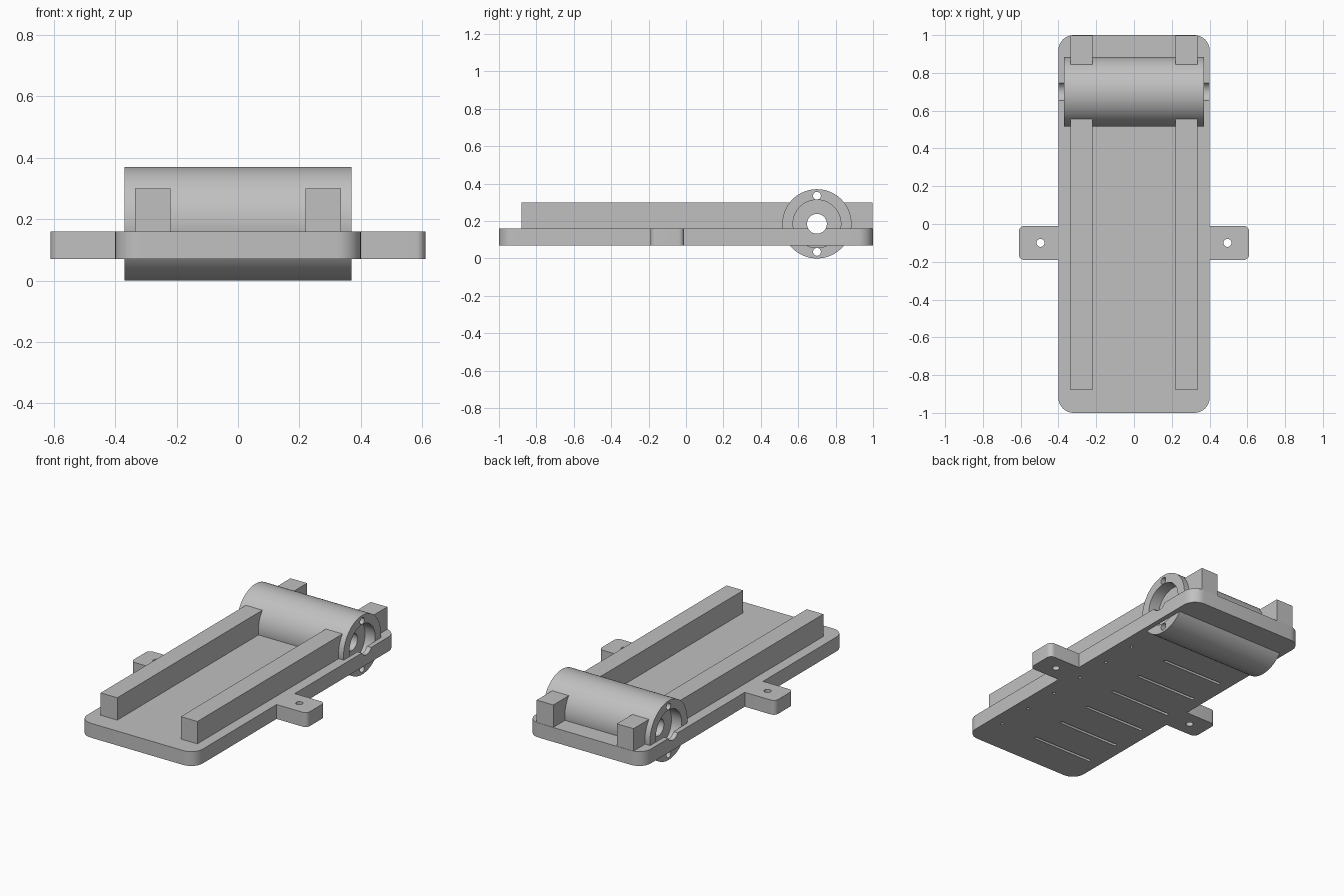
import bpy
import bmesh
import math
from mathutils import Matrix

if "Cube" in bpy.data.objects:
    bpy.data.objects.remove(bpy.data.objects["Cube"])

grey = bpy.data.materials.new("light grey")
grey.use_nodes = True
colour = (0.53, 0.53, 0.53, 1)
grey.diffuse_color = colour
grey.node_tree.nodes["Principled BSDF"].inputs["Base Color"].default_value = colour

PLATE_LOW, PLATE_TOP = 0.07, 0.16
DRUM_Y, DRUM_Z, DRUM_R = 0.70, 0.185, 0.185
DRUM_HALF = 0.37


def finish(name, bm):
    bmesh.ops.recalc_face_normals(bm, faces=bm.faces)
    mesh = bpy.data.meshes.new(name)
    bm.to_mesh(mesh)
    bm.free()
    mesh.materials.append(grey)
    ob = bpy.data.objects.new(name, mesh)
    bpy.context.scene.collection.objects.link(ob)
    return ob


def slab(name, x0, x1, y0, y1, z0, z1, radius=0.0, steps=8):
    """Upright block with optional rounded vertical corners."""
    bm = bmesh.new()
    verts = []
    if radius:
        corners = [(x1, y1, -1, -1), (x0, y1, 1, -1), (x0, y0, 1, 1), (x1, y0, -1, 1)]
        for i, (x, y, sx, sy) in enumerate(corners):
            for k in range(steps + 1):
                a = (i + k / steps) * math.pi / 2
                verts.append(bm.verts.new((x + radius * (sx + math.cos(a)),
                                           y + radius * (sy + math.sin(a)), z0)))
    else:
        verts = [bm.verts.new((x, y, z0)) for x, y in ((x1, y1), (x0, y1), (x0, y0), (x1, y0))]
    face = bm.faces.new(verts)
    top = bmesh.ops.extrude_face_region(bm, geom=[face])
    moved = [g for g in top["geom"] if isinstance(g, bmesh.types.BMVert)]
    bmesh.ops.translate(bm, vec=(0, 0, z1 - z0), verts=moved)
    return finish(name, bm)


def rod(name, centre, radius, length, axis="Z", segments=32):
    bm = bmesh.new()
    turn = Matrix.Rotation(math.pi / 2, 4, "Y") if axis == "X" else Matrix()
    bmesh.ops.create_cone(bm, cap_ends=True, segments=segments, radius1=radius,
                          radius2=radius, depth=length,
                          matrix=Matrix.Translation(centre) @ turn)
    return finish(name, bm)


def combine(body, other, operation):
    """Apply a boolean and remove the tool object."""
    mod = body.modifiers.new("join", "BOOLEAN")
    mod.operation = operation
    mod.solver = "EXACT"
    mod.object = other
    bpy.context.view_layer.objects.active = body
    bpy.ops.object.modifier_apply(modifier=mod.name)
    bpy.data.objects.remove(other)


# Base plate with rounded corners
body = slab("base_plate_with_drum_housing", -0.40, 0.40, -1, 1, PLATE_LOW, PLATE_TOP, 0.08)

# Mounting ears and long rails on both sides
for s in (-1, 1):
    ear = slab("ear", *sorted((s * 0.35, s * 0.61)), -0.19, -0.01,
               PLATE_LOW, PLATE_TOP, 0.03)
    combine(body, ear, "UNION")
    rail = slab("rail", *sorted((s * 0.22, s * 0.335)), -0.88, 0.998, 0.15, 0.30)
    combine(body, rail, "UNION")

# Cross drum
drum = rod("drum", (0, DRUM_Y, DRUM_Z), DRUM_R, 2 * DRUM_HALF, "X", 96)
combine(body, drum, "UNION")

# End pockets and ear screw holes
for s in (-1, 1):
    pocket = rod("pocket", (s * (DRUM_HALF - 0.035), DRUM_Y, DRUM_Z), 0.128, 0.07, "X", 64)
    combine(body, pocket, "DIFFERENCE")
    combine(body, rod("ear_hole", (s * 0.495, -0.10, 0.11), 0.021, 0.4), "DIFFERENCE")

# Axle bore, which also notches the plate edges, and the two pin holes
combine(body, rod("bore", (0, DRUM_Y, DRUM_Z), 0.053, 1.0, "X", 48), "DIFFERENCE")
for s in (-1, 1):
    combine(body, rod("pin_hole", (0, DRUM_Y, DRUM_Z + s * 0.15), 0.021, 1.0, "X"), "DIFFERENCE")

# Blind slots and small holes on the underside
for i in range(6):
    y = -0.78 + i * 0.228
    slot = slab("slot", -0.33, 0.08, y - 0.009, y + 0.009, 0.05, PLATE_LOW + 0.03, 0.008, 4)
    combine(body, slot, "DIFFERENCE")
    combine(body, rod("vent", (0.32, y, 0.075), 0.009, 0.05, "Z", 16), "DIFFERENCE")

# Smooth curved walls, keep hard edges
for ob in bpy.context.selected_objects:
    ob.select_set(False)
body.select_set(True)
bpy.context.view_layer.objects.active = body
bpy.ops.object.shade_smooth_by_angle(angle=math.radians(30))
